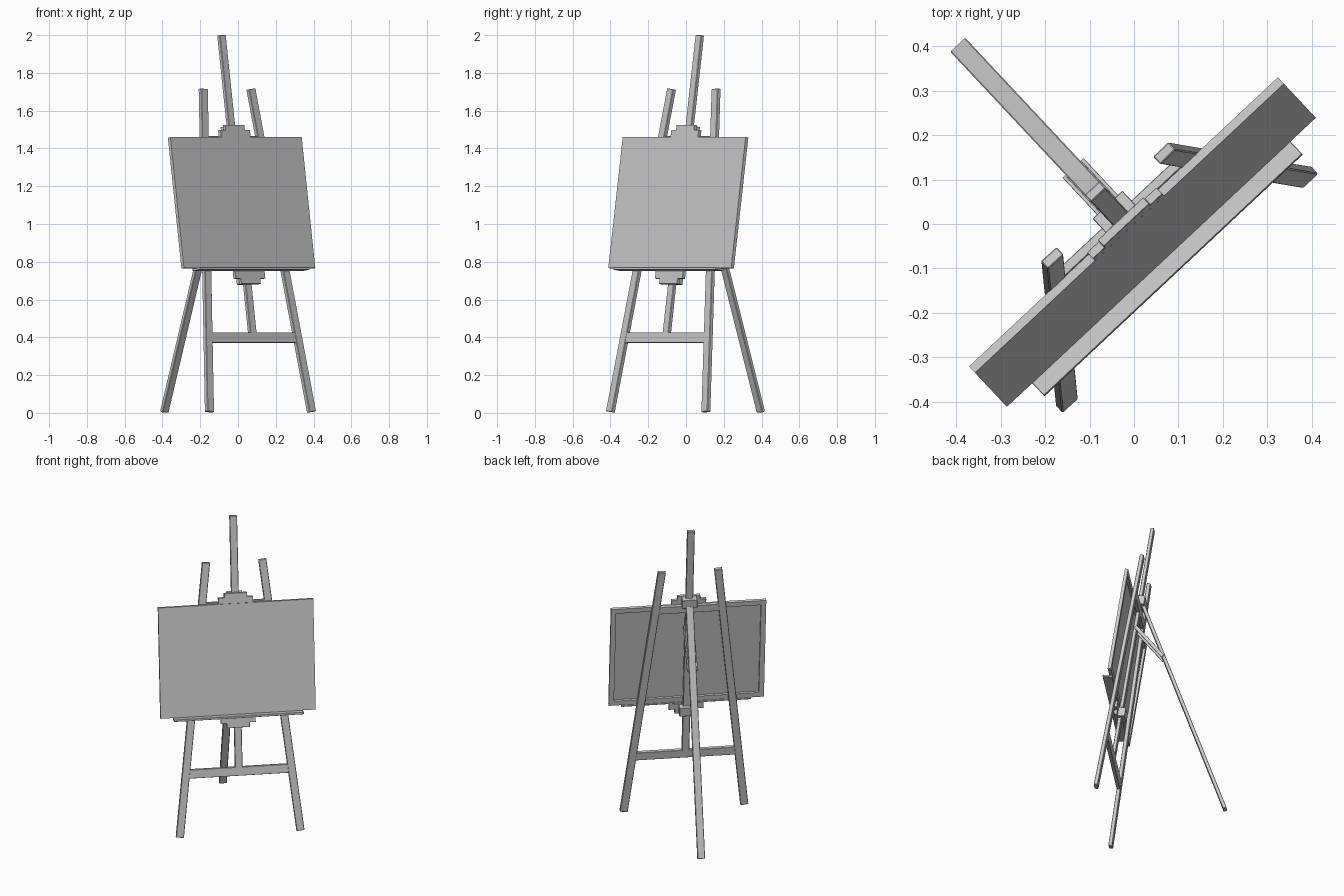
import bpy, bmesh
from math import radians, atan
from mathutils import Matrix, Vector

if "Cube" in bpy.data.objects:
    bpy.data.objects.remove(bpy.data.objects["Cube"])

# Standing frame (turned about z) and the leaning plane that carries the front parts
BASE = Matrix.Rotation(radians(43.1), 4, 'Z') @ Matrix.Translation((-0.014, 0, 0))
LEAN = BASE @ Matrix.Translation((0, -0.19, 0)) @ Matrix.Rotation(-atan(0.1516), 4, 'X')


def finish(name, bm, frame, bevel=0.0):
    if bevel:
        bmesh.ops.bevel(bm, geom=bm.edges[:], offset=bevel, segments=1, affect='EDGES')
    bmesh.ops.transform(bm, matrix=frame, verts=bm.verts)
    bmesh.ops.recalc_face_normals(bm, faces=bm.faces)
    me = bpy.data.meshes.new(name)
    bm.to_mesh(me)
    bm.free()
    ob = bpy.data.objects.new(name, me)
    bpy.context.collection.objects.link(ob)
    return ob


def cube(lo, hi):
    lo, hi = Vector(lo), Vector(hi)
    bm = bmesh.new()
    m = Matrix.Translation((lo + hi) / 2) @ Matrix.Diagonal((*(hi - lo), 1))
    bmesh.ops.create_cube(bm, size=1, matrix=m)
    return bm


def box(name, lo, hi, frame=LEAN, bevel=0.0015):
    return finish(name, cube(lo, hi), frame, bevel)


def beam(name, p0, p1, w, d, frame=LEAN, bevel=0.0025):
    """Rectangular bar from p0 to p1: w across x, d across depth."""
    p0, p1 = Vector(p0), Vector(p1)
    z = (p1 - p0).normalized()
    y = z.cross(Vector((1, 0, 0))).normalized()
    x = y.cross(z)
    rot = Matrix((x, y, z)).transposed().to_4x4()
    bm = cube((-w / 2, -d / 2, 0), (w / 2, d / 2, (p1 - p0).length))
    return finish(name, bm, frame @ Matrix.Translation(p0) @ rot, bevel)


# Front legs, converging upwards
for side, label in ((-1, "left"), (1, "right")):
    beam(f"front_leg_{label}", (side * 0.37, 0, 0.005), (side * 0.1725, 0, 1.734), 0.048, 0.024)

# Crossbars between the legs, and the centre post
box("lower_crossbar", (-0.305, -0.011, 0.375), (0.305, 0.011, 0.43))
box("upper_crossbar", (-0.185, -0.011, 1.43), (0.185, 0.011, 1.48))
beam("centre_post", (0, 0, 0.425), (0, 0, 2.021), 0.046, 0.022)

# Rear leg with a pair of brace strips
beam("rear_leg", (0, 0.556, 0.005), (0, 0.055, 1.465), 0.046, 0.022, BASE)
for side, label in ((-1, "left"), (1, "right")):
    beam(f"brace_{label}", (side * 0.028, 0.178, 1.09), (side * 0.028, 0.01, 1.31),
         0.009, 0.022, BASE, 0.001)

# Canvas with a recessed back inside its stretcher frame
bm = cube((-0.476, -0.031, 0.771), (0.476, -0.011, 1.472))
back = max(bm.faces, key=lambda f: f.calc_center_median().y)
bmesh.ops.inset_region(bm, faces=[back], thickness=0.045)
rim = bmesh.ops.extrude_face_region(bm, geom=[back])
bmesh.ops.delete(bm, geom=[back], context='FACES_ONLY') if back.is_valid else None
bmesh.ops.translate(bm, vec=(0, -0.015, 0),
                    verts=[g for g in rim["geom"] if isinstance(g, bmesh.types.BMVert)])
finish("canvas", bm, LEAN)

# Ledge under the canvas
box("ledge", (-0.398, -0.07, 0.757), (0.398, -0.011, 0.770))


# Stepped clamp plates with a sleeve around the post
def clamp(label, s0, s1, s2, lo, hi):
    half = [(0.107, s0), (0.107, s1), (0.07, s1), (0.07, s2)]
    outline = half + [(-x, s) for x, s in reversed(half)]
    bm = bmesh.new()
    face = bm.faces.new([bm.verts.new((x, -0.031, s)) for x, s in outline])
    ext = bmesh.ops.extrude_face_region(bm, geom=[face])
    bmesh.ops.translate(bm, vec=(0, 0.020, 0),
                        verts=[g for g in ext["geom"] if isinstance(g, bmesh.types.BMVert)])
    finish(f"{label}_clamp_plate", bm, LEAN, 0.001)
    box(f"{label}_clamp_sleeve", (-0.046, -0.012, lo), (0.046, 0.033, hi))


clamp("top", 1.472, 1.511, 1.538, 1.475, 1.535)
clamp("bottom", 0.757, 0.715, 0.686, 0.69, 0.75)
